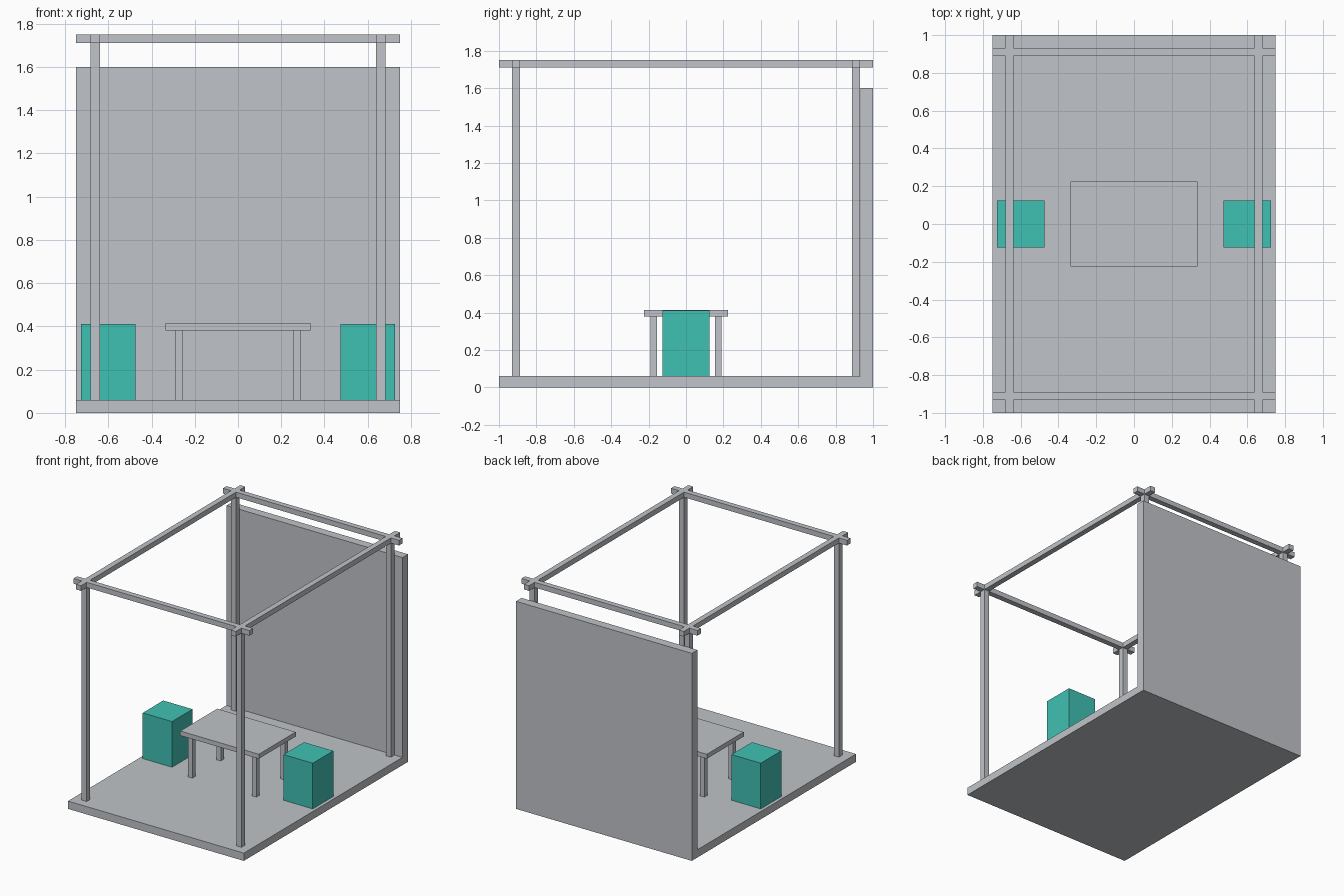
import bpy
import bmesh
from mathutils import Vector

cube = bpy.data.objects.get("Cube")
if cube:
    bpy.data.objects.remove(cube, do_unlink=True)


def material(name, color):
    mat = bpy.data.materials.new(name)
    mat.use_nodes = True
    mat.diffuse_color = color
    mat.node_tree.nodes["Principled BSDF"].inputs["Base Color"].default_value = color
    return mat


def add_object(name, bm, mat):
    bmesh.ops.recalc_face_normals(bm, faces=bm.faces)
    mesh = bpy.data.meshes.new(name)
    bm.to_mesh(mesh)
    bm.free()
    mesh.materials.append(mat)
    obj = bpy.data.objects.new(name, mesh)
    bpy.context.collection.objects.link(obj)
    return obj


def box(name, center, size, z0, z1, mat):
    """Box from its plan centre, plan size and height range."""
    bm = bmesh.new()
    bmesh.ops.create_cube(bm, size=1)
    for v in bm.verts:
        v.co = Vector((center[0] + v.co.x * size[0],
                       center[1] + v.co.y * size[1],
                       z0 + (v.co.z + 0.5) * (z1 - z0)))
    return add_object(name, bm, mat)


grey = material("light grey", (0.53, 0.55, 0.58, 1))
teal = material("teal", (0.051, 0.533, 0.451, 1))

FLOOR, BEAM, TOP = 0.06, 1.71, 1.75
POST_X, POST_Y, POST = 0.66, 0.91, 0.043

# Floor and back wall as one L-shaped profile extruded across the width
profile = [(-1, 0), (1, 0), (1, 1.6), (0.932, 1.6), (0.932, FLOOR), (-1, FLOOR)]
bm = bmesh.new()
face = bm.faces.new([bm.verts.new((-0.75, y, z)) for y, z in profile])
side = bmesh.ops.extrude_face_region(bm, geom=[face])["geom"]
bmesh.ops.translate(bm, vec=(1.5, 0, 0),
                    verts=[v for v in side if isinstance(v, bmesh.types.BMVert)])
add_object("floor_and_back_wall", bm, grey)

SIDES = (("right", -1), ("left", 1))
ENDS = (("front", -1), ("back", 1))

# Frame posts and table legs
for side_name, sx in SIDES:
    for end_name, sy in ENDS:
        box(f"{end_name}_{side_name}_post", (sx * POST_X, sy * POST_Y),
            (POST, POST), FLOOR, BEAM, grey)
        box(f"{end_name}_{side_name}_table_leg", (sx * 0.273, sy * 0.173),
            (0.036, 0.036), FLOOR, 0.38, grey)

# Overhanging roof beams
for end_name, sy in ENDS:
    box(f"{end_name}_beam", (0, sy * POST_Y), (1.5, POST), BEAM, TOP, grey)
for side_name, sx in SIDES:
    box(f"{side_name}_beam", (sx * POST_X, 0), (POST, 2), BEAM, TOP, grey)

# Table top and block stools
box("table_top", (0, 0), (0.67, 0.45), 0.38, 0.415, grey)
for side_name, sx in SIDES:
    box(f"{side_name}_stool", (sx * 0.6, 0), (0.25, 0.25), FLOOR, 0.412, teal)
